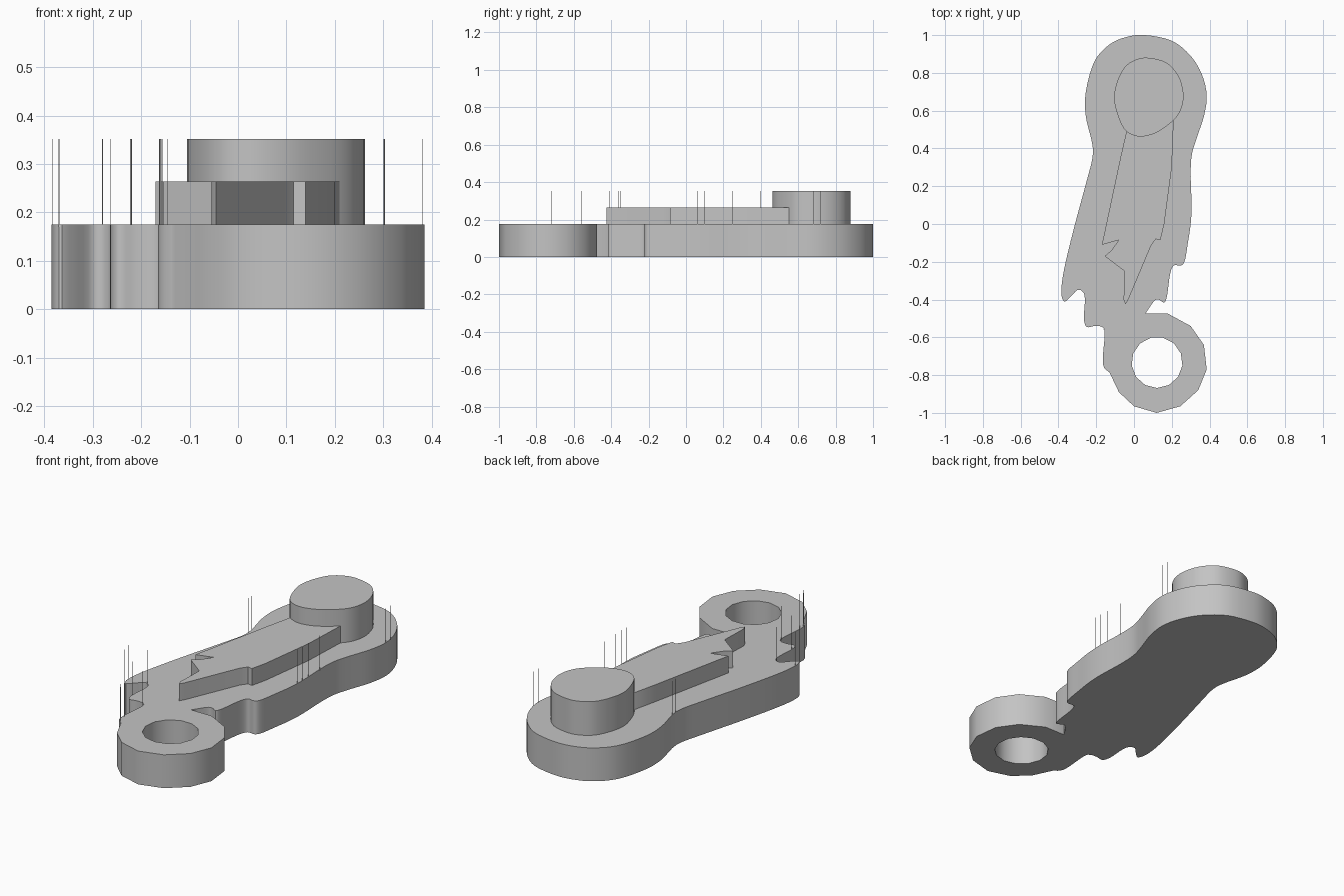
import bpy, bmesh, math
from mathutils import Vector

grey = bpy.data.materials.new("plain grey")
grey.diffuse_color = (0.55, 0.55, 0.55, 1)


def spline(pts, closed=False, steps=4):
    """Smooth curve through the given points."""
    p = [Vector(q) for q in pts]
    n = len(p)
    out = []
    for i in range(n if closed else n - 1):
        if closed:
            a, b, c, d = (p[(i + k) % n] for k in (-1, 0, 1, 2))
        else:
            a, b, c, d = (p[min(max(i + k, 0), n - 1)] for k in (-1, 0, 1, 2))
        for s in range(steps):
            t = s / steps
            out.append(0.5 * (2 * b + (c - a) * t + (2 * a - 5 * b + 4 * c - d) * t * t
                              + (3 * b - a - 3 * c + d) * t ** 3))
    if not closed:
        out.append(p[-1])
    return out


def slab(name, loops, z0, z1):
    """Extrude closed outlines (first outer, then holes) from z0 to z1."""
    bm = bmesh.new()
    edges = []
    for loop in loops:
        vs = [bm.verts.new((q[0], q[1], z0)) for q in loop]
        edges += [bm.edges.new((vs[i - 1], vs[i])) for i in range(len(vs))]
    bmesh.ops.triangle_fill(bm, edges=edges, use_beauty=True)
    top = bmesh.ops.extrude_face_region(bm, geom=bm.faces[:], use_keep_orig=True)
    for v in top["geom"]:
        if isinstance(v, bmesh.types.BMVert):
            v.co.z = z1
    bmesh.ops.recalc_face_normals(bm, faces=bm.faces[:])
    me = bpy.data.meshes.new(name)
    bm.to_mesh(me)
    bm.free()
    me.materials.append(grey)
    ob = bpy.data.objects.new(name, me)
    bpy.context.collection.objects.link(ob)
    bpy.ops.object.select_all(action='DESELECT')
    ob.select_set(True)
    bpy.context.view_layer.objects.active = ob
    bpy.ops.object.shade_smooth_by_angle(angle=math.radians(35))
    return ob


# Base plate: ragged left side, round head, ragged right side, then the ring
left = [(-0.13, -0.785), (-0.165, -0.74), (-0.155, -0.58), (-0.17, -0.545), (-0.21, -0.54),
        (-0.25, -0.545), (-0.265, -0.5), (-0.26, -0.4), (-0.27, -0.36), (-0.3, -0.35),
        (-0.34, -0.39), (-0.37, -0.41), (-0.385, -0.36), (-0.37, -0.24), (-0.32, -0.03),
        (-0.25, 0.23), (-0.22, 0.35), (-0.222, 0.43), (-0.255, 0.57)]
head = [(-0.255, 0.7), (-0.21, 0.86), (-0.13, 0.95), (-0.04, 0.99), (0.06, 1.0), (0.2, 0.97),
        (0.3, 0.89), (0.36, 0.79), (0.385, 0.68), (0.37, 0.57), (0.33, 0.45)]
right = [(0.305, 0.36), (0.3, 0.25), (0.305, 0.1), (0.3, 0.0), (0.285, -0.1), (0.27, -0.19),
         (0.25, -0.22), (0.21, -0.22), (0.19, -0.27), (0.175, -0.38), (0.16, -0.415),
         (0.13, -0.4), (0.105, -0.41), (0.06, -0.475)]
ring = [(0.18, -0.475), (0.3, -0.54), (0.37, -0.64), (0.385, -0.77), (0.34, -0.88),
        (0.245, -0.965), (0.12, -1.0), (0.0, -0.965), (-0.08, -0.89)]
hole = [(0.122 + 0.135 * math.sin(math.tau * (i + 0.5) / 13),
         -0.733 + 0.135 * math.cos(math.tau * (i + 0.5) / 13)) for i in range(13)]
slab("base_plate", [spline(left + head + right) + ring, hole], 0, 0.175)

# Raised arm with forked tip
arm = [(0.08, 0.6), (-0.04, 0.49), (-0.07, 0.36), (-0.17, -0.11), (-0.178, -0.15), (-0.155, -0.17),
       (-0.12, -0.14), (-0.08, -0.085), (-0.05, -0.07), (-0.05, -0.25), (-0.055, -0.4),
       (-0.045, -0.425), (-0.03, -0.4), (0.09, -0.115), (0.115, -0.08), (0.14, -0.085),
       (0.16, 0.0), (0.2, 0.3), (0.21, 0.55)]
slab("raised_arm", [arm], 0.17, 0.264)

# Round knob on the head
knob = [(0.075, 0.88), (0.17, 0.855), (0.235, 0.785), (0.262, 0.69), (0.25, 0.61), (0.21, 0.55),
        (0.13, 0.49), (0.06, 0.465), (0.005, 0.467), (-0.045, 0.495), (-0.08, 0.56),
        (-0.105, 0.66), (-0.09, 0.75), (-0.05, 0.83), (0.01, 0.87)]
slab("knob", [spline(knob, closed=True)], 0.17, 0.352)

# Hair-thin spikes along the rim
spikes = [(-0.162, -0.74), (-0.157, -0.72), (-0.145, -0.77), (-0.16, -0.56), (-0.263, -0.5),
          (-0.383, -0.36), (-0.37, -0.41), (-0.28, -0.352), (-0.22, 0.4), (-0.222, 0.43),
          (0.303, 0.06), (0.303, 0.1), (0.302, 0.15), (0.3, 0.25), (0.382, 0.68), (0.382, 0.72)]
for x, y in spikes:
    r = 0.0008
    slab("rim_spike", [[(x - r, y - r), (x + r, y - r), (x + r, y + r), (x - r, y + r)]], 0.17, 0.352)
